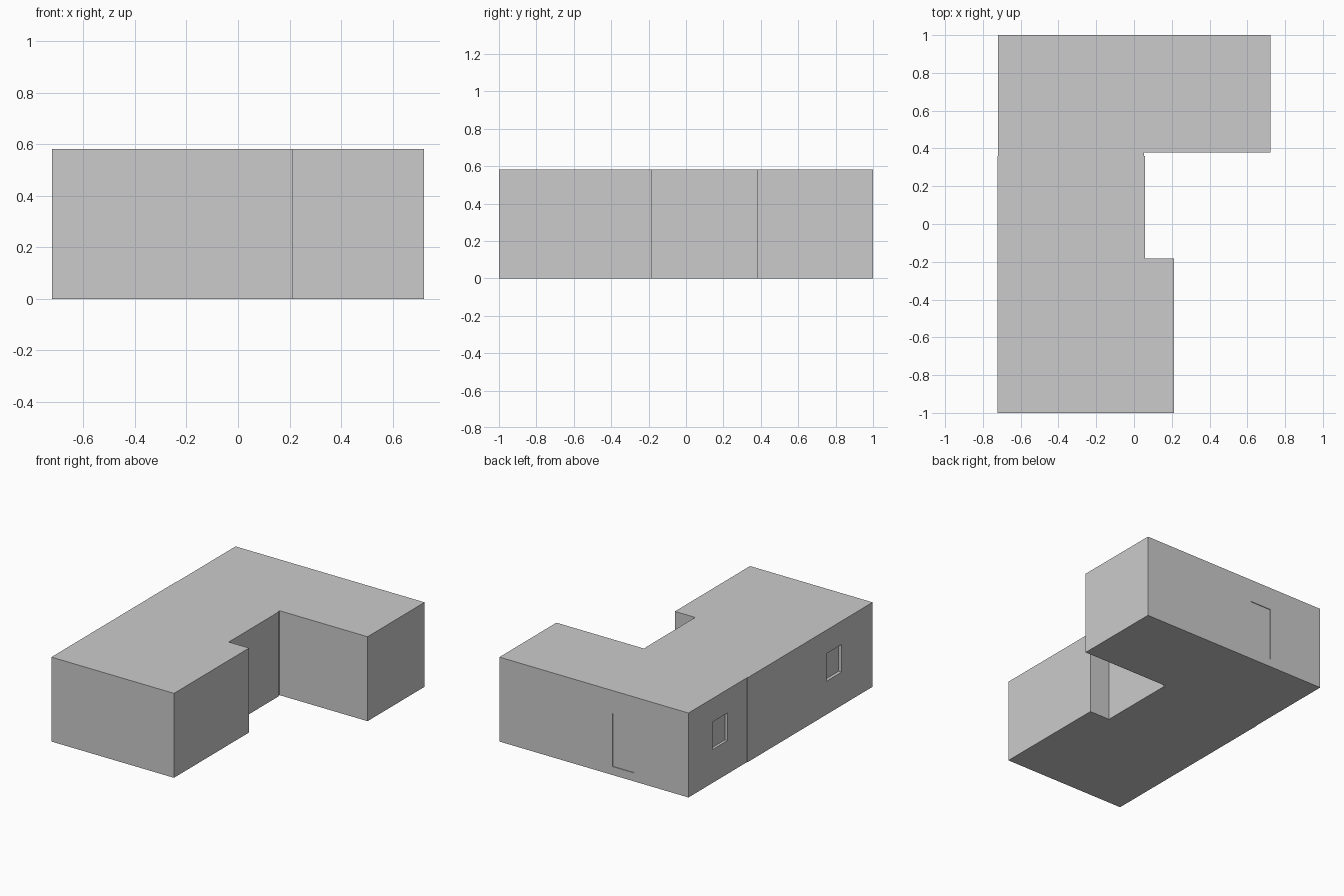
import bpy
import bmesh

if "Cube" in bpy.data.objects:
    bpy.data.objects.remove(bpy.data.objects["Cube"])

HEIGHT = 0.582


def make_object(name, bm):
    bmesh.ops.recalc_face_normals(bm, faces=bm.faces)
    mesh = bpy.data.meshes.new(name)
    bm.to_mesh(mesh)
    bm.free()
    obj = bpy.data.objects.new(name, mesh)
    bpy.context.collection.objects.link(obj)
    return obj


def cut_recess(target, low, high):
    """Sink a box-shaped recess into the target."""
    bm = bmesh.new()
    bmesh.ops.create_cube(bm, size=1)
    for v in bm.verts:
        v.co = [lo + (c + 0.5) * (hi - lo) for c, lo, hi in zip(v.co, low, high)]
    cutter = make_object("recess_cutter", bm)
    cutter.hide_render = True
    mod = target.modifiers.new("recess", 'BOOLEAN')
    mod.operation = 'DIFFERENCE'
    mod.solver = 'EXACT'
    mod.object = cutter
    bpy.context.view_layer.objects.active = target
    bpy.ops.object.modifier_apply(modifier=mod.name)
    bpy.data.objects.remove(cutter, do_unlink=True)


# Building block: floor plan with slight wall offsets, raised to the flat roof
plan = [(-0.7225, -1), (0.212, -1), (0.212, -0.182), (0.057, -0.182),
        (0.057, 0.36), (0.052, 0.36), (0.052, 0.379), (0.7225, 0.379),
        (0.7225, 1), (-0.719, 1), (-0.719, 0.36), (-0.7225, 0.36)]
bm = bmesh.new()
floor = bm.faces.new([bm.verts.new((x, y, 0)) for x, y in plan])
raised = bmesh.ops.extrude_face_region(bm, geom=[floor], use_keep_orig=True)
top_verts = [g for g in raised["geom"] if isinstance(g, bmesh.types.BMVert)]
bmesh.ops.translate(bm, verts=top_verts, vec=(0, 0, HEIGHT))
building = make_object("building", bm)

# Two windows sunk into the left wall
for y0, y1 in [(0.575, 0.74), (-0.663, -0.5)]:
    cut_recess(building, (-0.8, y0, 0.23), (-0.70, y1, 0.42))

# Shallow door panel in the back wall
cut_recess(building, (-0.305, 0.995, 0.058), (-0.14, 1.1, 0.423))
